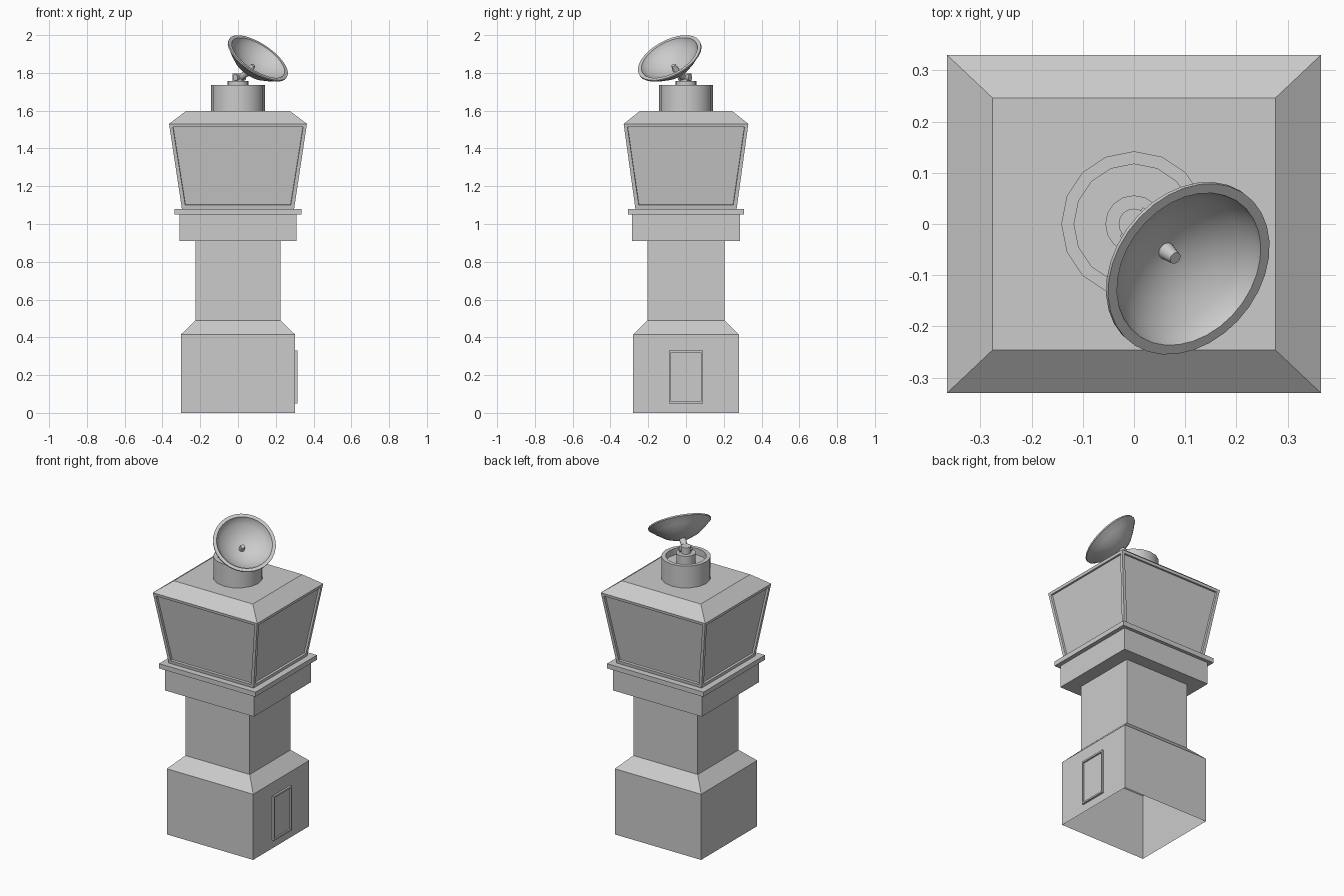
import bpy, bmesh
from math import cos, sin, tau, radians
from mathutils import Vector

cube = bpy.data.objects.get("Cube")
if cube:
    bpy.data.objects.remove(cube)

grey = bpy.data.materials.new("concrete_grey")
grey.use_nodes = True
COLOUR = (0.6, 0.6, 0.6, 1)
grey.diffuse_color = COLOUR
grey.node_tree.nodes["Principled BSDF"].inputs["Base Color"].default_value = COLOUR


def rect(hx, hy, z):
    return [Vector((sx * hx, sy * hy, z)) for sx, sy in ((-1, -1), (1, -1), (1, 1), (-1, 1))]


def circle(r, z, n):
    return [Vector((r * cos(tau * i / n), r * sin(tau * i / n), z)) for i in range(n)]


def loft(name, rings, caps=(True, True), inset=None, smooth=False, origin=(0, 0, 0), axis=(0, 0, 1)):
    """Bridge rings into a solid; inset = (face test, frame width, depth)."""
    bm = bmesh.new()
    turn = Vector((0, 0, 1)).rotation_difference(Vector(axis))
    loops = [[bm.verts.new(turn @ p + Vector(origin)) for p in ring] for ring in rings]
    n = len(loops[0])
    for a, b in zip(loops, loops[1:]):
        for i in range(n):
            j = (i + 1) % n
            bm.faces.new((a[i], a[j], b[j], b[i]))
    if caps[0]:
        bm.faces.new(loops[0][::-1])
    if caps[1]:
        bm.faces.new(loops[-1])
    bm.normal_update()
    if inset:
        test, width, depth = inset
        panes = [f for f in bm.faces if test(f)]
        bmesh.ops.inset_individual(bm, faces=panes, thickness=width, depth=0)
        bmesh.ops.inset_individual(bm, faces=panes, thickness=0.002, depth=-depth)
    mesh = bpy.data.meshes.new(name)
    bm.to_mesh(mesh)
    bm.free()
    mesh.materials.append(grey)
    obj = bpy.data.objects.new(name, mesh)
    bpy.context.collection.objects.link(obj)
    if smooth:
        bpy.ops.object.select_all(action='DESELECT')
        obj.select_set(True)
        bpy.context.view_layer.objects.active = obj
        bpy.ops.object.shade_smooth_by_angle(angle=radians(35))
    return obj


def lathe(name, profile, sides, **kw):
    return loft(name, [circle(r, z, sides) for r, z in profile], smooth=True, **kw)


def rod(name, start, end, r0, r1, sides=12):
    start, end = Vector(start), Vector(end)
    return lathe(name, [(r0, 0), (r1, (end - start).length)], sides,
                 origin=start, axis=(end - start).normalized())


# Base and shaft: one shell, open underneath
loft("base_and_shaft", [rect(0.302, 0.28, 0), rect(0.302, 0.28, 0.415),
                        rect(0.225, 0.204, 0.49), rect(0.225, 0.204, 0.91)], caps=(False, False))

# Service door with recessed panel on the left side
loft("door", [[Vector((x, y, z)) for y, z in ((-0.09, 0.05), (0.09, 0.05), (0.09, 0.33), (-0.09, 0.33))]
              for x in (0.295, 0.314)], inset=(lambda f: f.normal.x > 0.9, 0.014, 0.008))

# Collar and walkway ledge under the cabin
loft("collar", [rect(0.311, 0.286, 0.91), rect(0.311, 0.286, 1.05)])
loft("ledge", [rect(0.337, 0.307, 1.05), rect(0.337, 0.307, 1.08)])

# Flared cabin with a recessed window on every side, and bevelled roof
loft("cabin", [rect(0.297, 0.268, 1.08), rect(0.365, 0.33, 1.53), rect(0.276, 0.246, 1.597)],
     inset=(lambda f: abs(f.normal.z) < 0.4, 0.027, 0.012))

# Roof drum with a sunken top, and the stepped dish pedestal
lathe("roof_drum", [(0.142, 1.59), (0.142, 1.735), (0.117, 1.735), (0.117, 1.695)], 16)
lathe("pedestal", [(0.056, 1.69), (0.056, 1.757), (0.03, 1.757), (0.03, 1.798)], 16)

# Dish tilted towards the front left
aim = Vector((0.507, -0.41, 0.756)).normalized()
rim = Vector((0.107, -0.088, 1.88))
lathe("dish", [(0.004, -0.1), (0.05, -0.094), (0.1, -0.073), (0.145, -0.04), (0.176, -0.012),
               (0.183, -0.008), (0.183, 0), (0.163, 0), (0.158, -0.012), (0.135, -0.036),
               (0.095, -0.064), (0.05, -0.082), (0.004, -0.088)], 32, origin=rim, axis=aim)
rod("feed_horn", rim - aim * 0.09, rim - aim * 0.052, 0.018, 0.012)

# Arm and pivot pin joining dish and pedestal
side = Vector((-aim.y, aim.x, 0)).normalized()
hinge = Vector((0.008, -0.006, 1.775))
rod("dish_arm", hinge - aim * 0.01, rim - aim * 0.094, 0.016, 0.02)
rod("pivot_pin", hinge - side * 0.036, hinge + side * 0.036, 0.017, 0.017)
